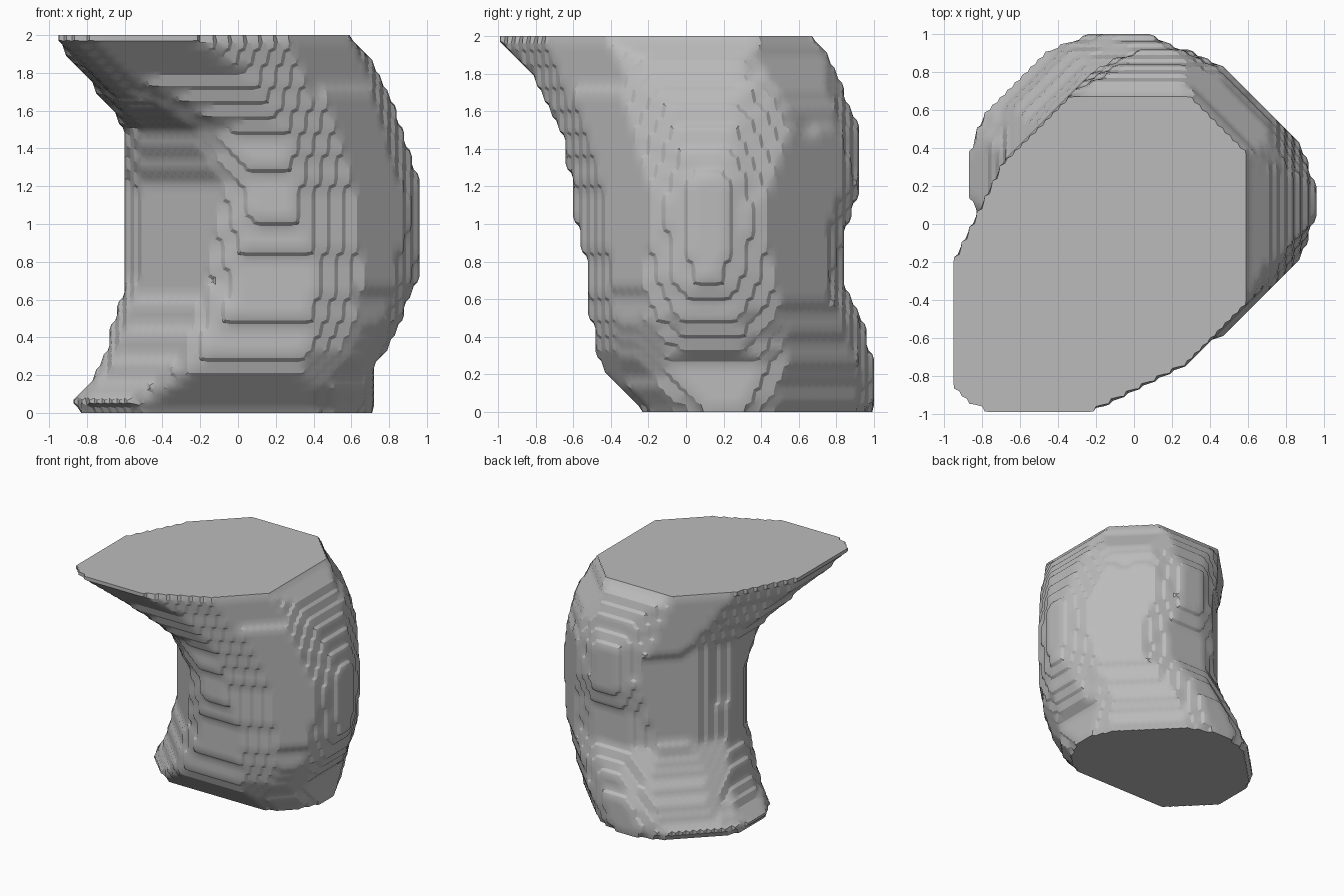
import bpy, bmesh
from math import cos, sin, pi
from mathutils import Vector

cube = bpy.data.objects.get("Cube")
if cube:
    bpy.data.objects.remove(cube, do_unlink=True)

# Outward directions, anticlockwise from +x, whose limits bound each cross-section
RING = [(1, 0), (1, 1), (0, 1), (-1, 1), (-1, 0), (-1, -1), (0, -1), (1, -1)]
# Two extra slanted cuts that narrow the flare
DIRECTIONS = RING + [(1, -2), (-2, 1)]

# Height, then the limit along each direction, then the corner fullness
SECTIONS = [
    (0, .7, 1.08, .97, 1.34, .85, .73, .22, .66, .9, 2.12, .52),
    (.06, .71, 1.12, 1, 1.36, .87, .8, .28, .73, 1, 2.15, .52),
    (.25, .73, 1.2, 1, 1.25, .72, .73, .45, .9, 1.25, 1.87, .515),
    (.5, .87, 1.27, .93, 1.09, .65, .66, .5, 1.02, 1.4, 1.62, .51),
    (.7, .94, 1.3, .84, 1, .59, .61, .51, 1.05, 1.44, 1.45, .508),
    (1, .97, 1.32, .86, .99, .59, .6, .58, 1.06, 1.48, 1.42, .508),
    (1.2, .96, 1.31, .94, .99, .59, .62, .6, 1.06, 1.5, 1.42, .508),
    (1.5, .87, 1.28, .93, 1, .59, .82, .66, 1.06, 1.58, 1.42, .508),
    (1.7, .79, 1.22, .84, 1, .74, 1.25, .76, 1.04, 1.65, 1.54, .515),
    (1.9, .68, 1.04, .75, 1, .9, 1.67, .9, 1, 1.72, 1.66, .53),
    (2, .6, .95, .68, 1, .99, 1.86, 1.01, 1, 1.78, 1.73, .535),
]
CELLS = 50
STEP = 2 / CELLS


def bounds_at(z):
    """Bounding half-planes (dx, dy, limit) of the cross-section at height z."""
    low, high = next((a, b) for a, b in zip(SECTIONS, SECTIONS[1:]) if z <= b[0])
    t = (z - low[0]) / (high[0] - low[0])
    *limits, fullness = [a + (b - a) * t for a, b in zip(low[1:], high[1:])]
    bounds = [(dx, dy, m) for (dx, dy), m in zip(DIRECTIONS, limits)]
    reach = [m / Vector(d).length for d, m in zip(RING, limits)]
    for n in range(len(RING)):
        angle = (n + .5) * pi / 4
        rounded = (reach[n] + reach[(n + 1) % len(RING)]) * fullness
        bounds.append((cos(angle), sin(angle), rounded))
    return bounds


def filled_cells():
    """Grid cells whose centre lies inside the bounded cross-section."""
    filled = set()
    for k in range(CELLS):
        bounds = bounds_at((k + .5) * STEP)
        for i in range(CELLS):
            for j in range(CELLS):
                x, y = (i + .5) * STEP - 1, (j + .5) * STEP - 1
                if all(dx * x + dy * y <= m for dx, dy, m in bounds):
                    filled.add((i, j, k))
    return filled


def build_terraced_body(name, material):
    filled = filled_cells()
    bm = bmesh.new()
    corners = {}

    def corner(key):
        if key not in corners:
            i, j, k = key
            corners[key] = bm.verts.new((i * STEP - 1, j * STEP - 1, k * STEP))
        return corners[key]

    # Outer skin of the filled cells
    for cell in filled:
        for axis in range(3):
            for side in (0, 1):
                neighbour = list(cell)
                neighbour[axis] += 2 * side - 1
                if tuple(neighbour) in filled:
                    continue
                u, v = (axis + 1) % 3, (axis + 2) % 3
                ring = []
                for du, dv in ((0, 0), (1, 0), (1, 1), (0, 1)):
                    key = list(cell)
                    key[axis] += side
                    key[u] += du
                    key[v] += dv
                    ring.append(corner(tuple(key)))
                bm.faces.new(ring if side else ring[::-1])

    # Chamfer the steps by pulling corners to the mean of their face centres
    moved = {}
    for vert in bm.verts:
        centres = [f.calc_center_median() for f in vert.link_faces]
        target = sum(centres, Vector()) / len(centres)
        if vert.co.z < STEP / 2 or vert.co.z > 2 - STEP / 2:
            target.z = vert.co.z
        moved[vert] = target
    for vert, target in moved.items():
        vert.co = target

    # Merge the flat areas into clean facets
    bmesh.ops.dissolve_limit(bm, angle_limit=.02, verts=bm.verts[:], edges=bm.edges[:])
    mesh = bpy.data.meshes.new(name)
    bm.to_mesh(mesh)
    bm.free()
    mesh.materials.append(material)
    obj = bpy.data.objects.new(name, mesh)
    bpy.context.collection.objects.link(obj)
    return obj


# Plain grey surface
grey = bpy.data.materials.new("plain_grey")
grey.use_nodes = True
colour = (.5, .5, .5, 1)
grey.diffuse_color = colour
grey.node_tree.nodes["Principled BSDF"].inputs["Base Color"].default_value = colour

body = build_terraced_body("flared_terraced_body", grey)
bpy.ops.object.select_all(action='DESELECT')
body.select_set(True)
bpy.context.view_layer.objects.active = body
bpy.ops.object.shade_smooth_by_angle(angle=.4)
